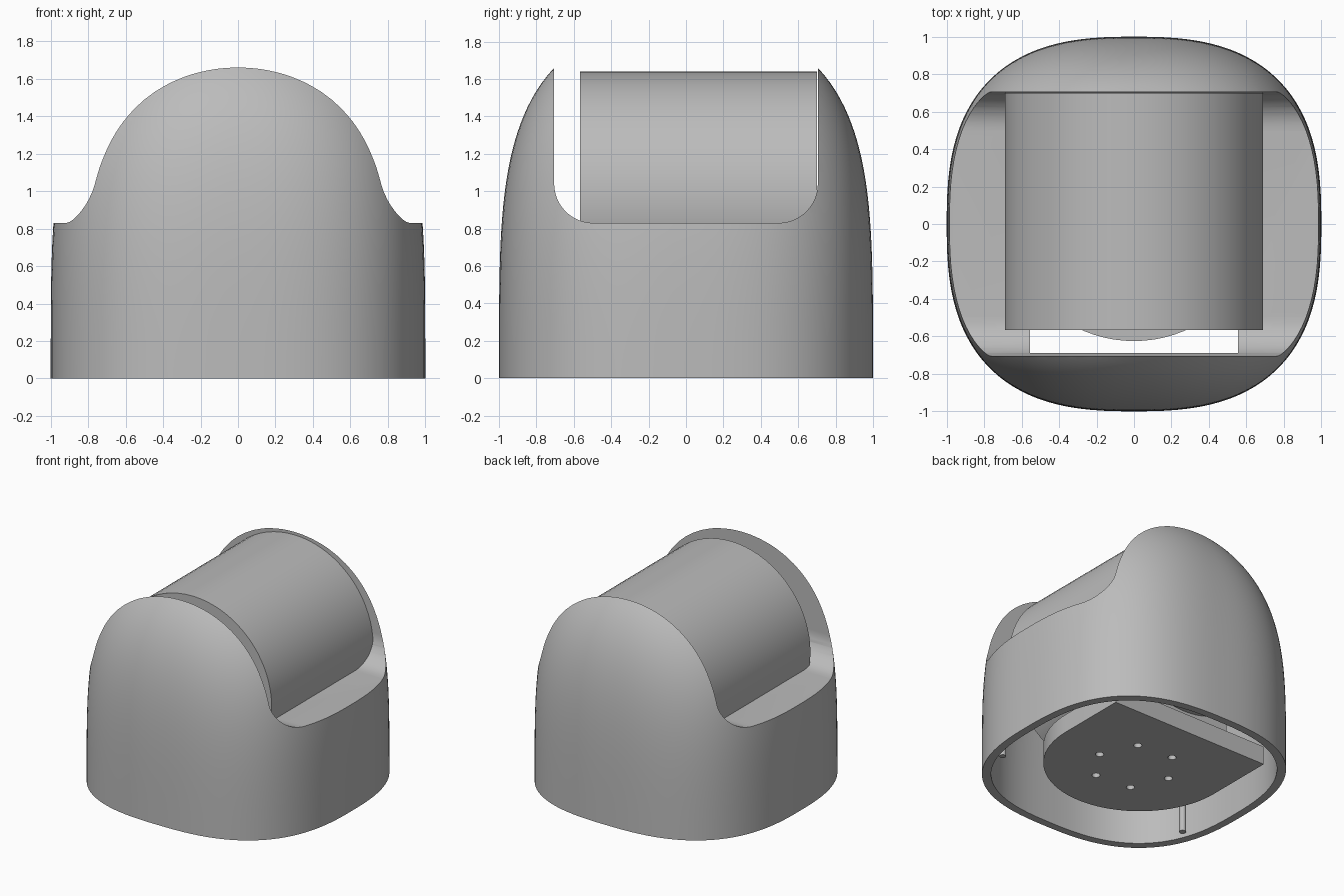
import bpy, bmesh, math
from mathutils import Matrix

cube = bpy.data.objects.get("Cube")
if cube:
    bpy.data.objects.remove(cube, do_unlink=True)

grey = bpy.data.materials.new("matte_grey")
grey.use_nodes = True
GREY = (0.5, 0.5, 0.5, 1.0)
grey.diffuse_color = GREY
grey.node_tree.nodes["Principled BSDF"].inputs["Base Color"].default_value = GREY


def make_object(name, bm):
    bmesh.ops.recalc_face_normals(bm, faces=bm.faces[:])
    mesh = bpy.data.meshes.new(name)
    bm.to_mesh(mesh)
    bm.free()
    mesh.materials.append(grey)
    obj = bpy.data.objects.new(name, mesh)
    bpy.context.collection.objects.link(obj)
    return obj


def loft(name, rings):
    """Skin closed rings of points and cap both ends."""
    bm = bmesh.new()
    loops = [[bm.verts.new(p) for p in ring] for ring in rings]
    for a, b in zip(loops, loops[1:]):
        for i in range(len(a)):
            j = (i + 1) % len(a)
            bm.faces.new((a[i], a[j], b[j], b[i]))
    bm.faces.new(loops[0])
    bm.faces.new(loops[-1])
    return make_object(name, bm)


def box(name, x, y, z):
    """Box from (low, high) ranges."""
    return loft(name, [[(x[0], y[0], h), (x[1], y[0], h), (x[1], y[1], h), (x[0], y[1], h)] for h in z])


def cylinder(name, radius, depth, matrix, sides):
    bm = bmesh.new()
    bmesh.ops.create_cone(bm, cap_ends=True, segments=sides, radius1=radius,
                          radius2=radius, depth=depth, matrix=matrix)
    return make_object(name, bm)


def cut(obj, cutter, operation='DIFFERENCE'):
    cutter.hide_render = True
    mod = obj.modifiers.new("cut", 'BOOLEAN')
    mod.operation = operation
    mod.solver = 'EXACT'
    mod.object = cutter
    bpy.context.view_layer.objects.active = obj
    bpy.ops.object.modifier_apply(modifier=mod.name)
    bpy.data.objects.remove(cutter, do_unlink=True)


def smooth(obj, angle=35):
    bpy.ops.object.select_all(action='DESELECT')
    obj.select_set(True)
    bpy.context.view_layer.objects.active = obj
    bpy.ops.object.shade_smooth_by_angle(angle=math.radians(angle))


def dome(name, wall, bottom):
    """Rounded-square dome, inset by the wall thickness."""
    top, steps, sides = 1.75, 40, 112
    rings = []
    for k in range(steps + 1):
        z = bottom + (top - wall - bottom) * k / steps
        h = max(z + wall, 0) if wall else z
        width = (1 - (h / 1.9) ** 4) ** 0.4 - wall
        power = 2 / (2.65 - 0.5 * (h / 1.65) ** 4)
        ring = []
        for i in range(sides):
            a = math.tau * (i + 0.5) / sides
            c, s = math.cos(a), math.sin(a)
            ring.append((width * math.copysign(abs(c) ** power, c),
                         width * math.copysign(abs(s) ** power, s), z))
        rings.append(ring)
    return loft(name, rings)


def saddle(name, grow):
    """Slot running across x, with rounded lower corners."""
    half, floor, r = 0.705 + grow, 0.83 - grow, 0.21 + grow
    profile = [(-half, 2.2)]
    for side in (-1, 1):
        for i in range(13):
            a = math.pi / 2 * i / 12
            a = a if side < 0 else math.pi / 2 - a
            profile.append((side * (half - r + r * math.cos(a)), floor + r - r * math.sin(a)))
    profile.append((half, 2.2))
    return loft(name, [[(x, y, z) for y, z in profile] for x in (-1.3, 1.3)])


# Outer shell: dome with a saddle cut, a hollow inside and a floor opening
WALL = 0.06
shell = dome("outer_shell", 0, 0)
cavity = dome("cavity_cutter", WALL, -0.1)
cut(cavity, saddle("saddle_clearance", WALL))
cut(shell, saddle("saddle_cutter", 0))
cut(shell, cavity)
cut(shell, box("opening_cutter", (-0.555, 0.555), (-0.69, 0.69), (0.5, 1.3)))
smooth(shell)

# Horizontal drum in the saddle
lie_down = Matrix.Translation((0, 0.067, 0.95)) @ Matrix.Rotation(math.pi / 2, 4, 'X')
smooth(cylinder("drum", 0.69, 1.265, lie_down, 72))

# Base plate: rounded front, square back, ring of screw holes
outline = [(0.69, 0.62), (-0.69, 0.62)]
for i in range(41):
    a = math.pi + math.pi * i / 40
    outline.append((0.69 * math.cos(a), 0.065 + 0.69 * math.sin(a)))
plate = loft("base_plate", [[(x, y, z) for x, y in outline] for z in (0.045, 0.19)])
for i in range(6):
    a = math.radians(60 * i - 5)
    place = Matrix.Translation((0.3 * math.cos(a), 0.3 * math.sin(a), 0.1))
    cut(plate, cylinder("hole_cutter", 0.03, 0.4, place, 20))
smooth(plate)

# Pedestal joining drum and plate
box("drum_pedestal", (-0.4, 0.4), (-0.3, 0.55), (0.18, 0.45))

# Slim ribs on the inner wall
for side, label in ((1, "left"), (-1, "right")):
    place = Matrix.Translation((side * 0.84, -0.46, 0.37))
    smooth(cylinder(label + "_inner_rib", 0.025, 0.7, place, 12))
